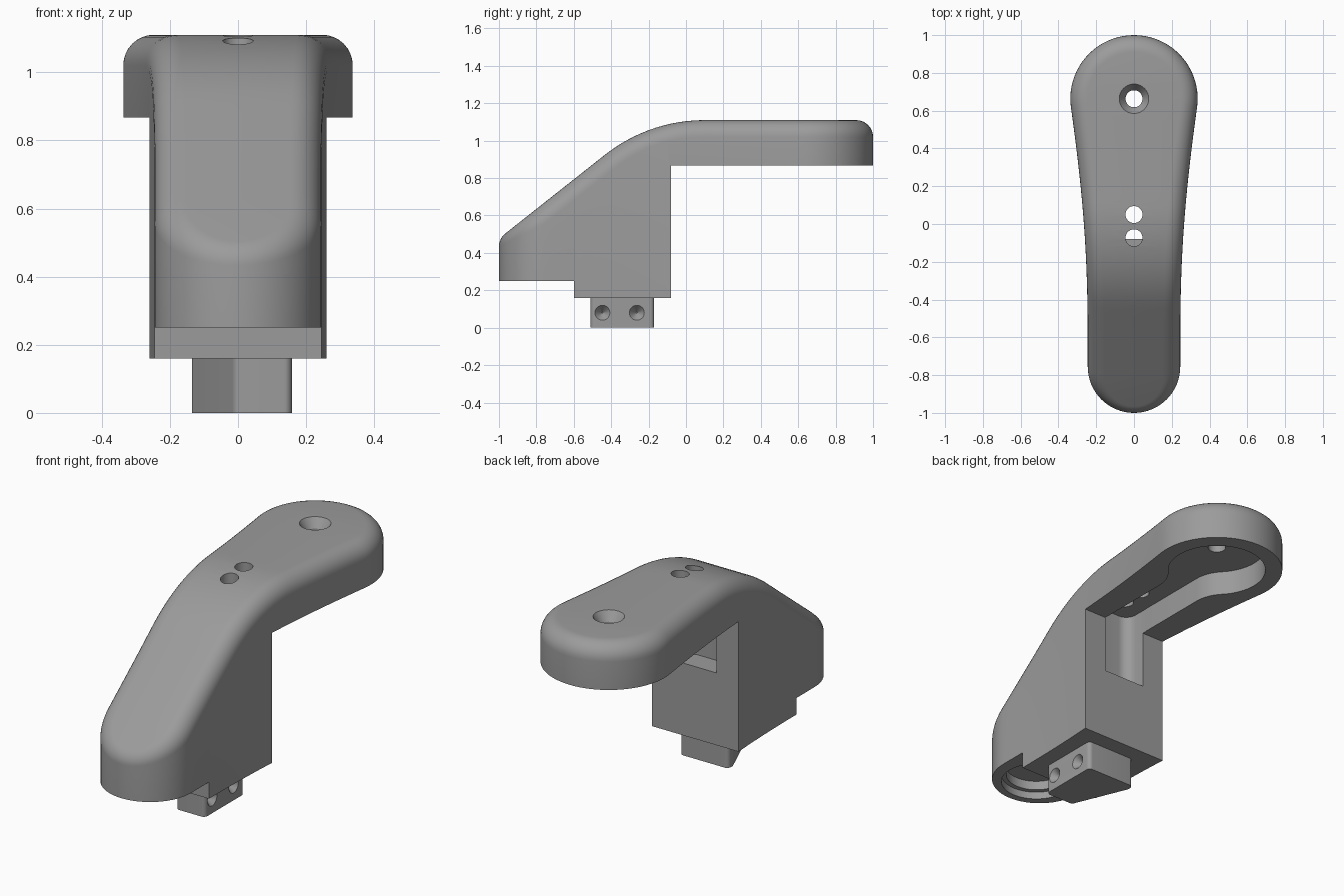
import bpy, bmesh, math
from mathutils import Vector

if "Cube" in bpy.data.objects:
    bpy.data.objects.remove(bpy.data.objects["Cube"])

grey = bpy.data.materials.new("plain grey")
grey.diffuse_color = (0.33, 0.33, 0.33, 1)
grey.use_nodes = True
grey.node_tree.nodes["Principled BSDF"].inputs["Base Color"].default_value = grey.diffuse_color
TOP, R = 1.11, 0.09            # arm top height, edge rounding


def make(name, bm):
    bmesh.ops.remove_doubles(bm, verts=bm.verts, dist=1e-5)
    bmesh.ops.recalc_face_normals(bm, faces=bm.faces)
    me = bpy.data.meshes.new(name)
    bm.to_mesh(me)
    bm.free()
    me.materials.append(grey)
    ob = bpy.data.objects.new(name, me)
    bpy.context.collection.objects.link(ob)
    return ob


def prism(name, pts, z0, z1):
    bm = bmesh.new()
    lo = [bm.verts.new((x, y, z0)) for x, y in pts]
    hi = [bm.verts.new((x, y, z1)) for x, y in pts]
    bm.faces.new(lo)
    bm.faces.new(hi)
    n = len(pts)
    for i in range(n):
        j = (i + 1) % n
        bm.faces.new((lo[i], lo[j], hi[j], hi[i]))
    return make(name, bm)


def box(name, x, y0, y1, z0, z1):
    return prism(name, [(-x, y0), (x, y0), (x, y1), (-x, y1)], z0, z1)


def arc(cx, cy, r, a0, a1, n):
    return [(cx + r * math.cos(math.radians(a0 + (a1 - a0) * i / n)),
             cy + r * math.sin(math.radians(a0 + (a1 - a0) * i / n))) for i in range(n + 1)]


def mirrored(half):
    return half + [(-x, y) for x, y in reversed(half) if x > 1e-5]


def rounded(pts, r, n=6):
    out = []
    for i, p in enumerate(pts):
        p, a, b = Vector(p), Vector(pts[i - 1]), Vector(pts[(i + 1) % len(pts)])
        u, v = (a - p).normalized(), (b - p).normalized()
        half = u.angle(v) / 2
        c = p + (u + v).normalized() * r / math.sin(half)
        s, e = p + u * r / math.tan(half) - c, p + v * r / math.tan(half) - c
        for k in range(n + 1):
            d = (s * (1 - k / n) + e * k / n).normalized()
            out.append(tuple(c + d * r))
    return out


def lathe(name, prof, loc, axis='Z', n=40):
    # turned cutter from (radius, height) pairs
    bm = bmesh.new()
    rings = []
    for r, h in prof:
        ring = []
        for i in range(n):
            a = 2 * math.pi * i / n
            c, s = r * math.cos(a), r * math.sin(a)
            ring.append(bm.verts.new(Vector(loc) + Vector((c, s, h) if axis == 'Z' else (h, c, s))))
        rings.append(ring)
    bm.faces.new(rings[0])
    bm.faces.new(rings[-1])
    for a, b in zip(rings, rings[1:]):
        for i in range(n):
            j = (i + 1) % n
            bm.faces.new((a[i], a[j], b[j], b[i]))
    return make(name, bm)


def cut(ob, cutters):
    for c in cutters:
        m = ob.modifiers.new("cut", 'BOOLEAN')
        m.operation, m.solver, m.object = 'DIFFERENCE', 'EXACT', c
    bpy.context.view_layer.update()
    me = bpy.data.meshes.new_from_object(ob.evaluated_get(bpy.context.evaluated_depsgraph_get()))
    ob.modifiers.clear()
    ob.data = me
    for c in cutters:
        bpy.data.objects.remove(c)
    bpy.ops.object.select_all(action='DESELECT')
    ob.select_set(True)
    bpy.context.view_layer.objects.active = ob
    bpy.ops.object.shade_smooth_by_angle(angle=math.radians(30))


# Side profile of the top: straight ramp, arc, level arm
BEND, YB = 0.86, 0.10
RAMP = math.atan(0.79)
Y0 = YB - BEND * math.sin(RAMP)


def top(y):
    """height and slope angle at y"""
    if y >= YB:
        return TOP, 0.0
    if y > Y0:
        a = math.asin((YB - y) / BEND)
        return TOP - BEND * (1 - math.cos(a)), a
    return TOP - BEND * (1 - math.cos(RAMP)) - (Y0 - y) * math.tan(RAMP), RAMP


# Plan outline, right half from front tip to back tip
half = arc(0, -0.755, 0.245, -90, 0, 16)
half += [(0.245, -0.755 + 0.155 * i / 5) for i in range(1, 5)]
P = [Vector(p) for p in ((0.245, -0.6), (0.245, -0.15), (0.271, 0.167), (0.3335, 0.615))]
for i in range(33):
    t = i / 32
    q = P[0] * (1 - t)**3 + P[1] * 3 * t * (1 - t)**2 + P[2] * 3 * t * t * (1 - t) + P[3] * t**3
    half.append(tuple(q))
half += arc(0, 0.663, 0.337, -8, 90, 20)[1:]
half[0], half[-1] = (0, -1), (0, 1)

# Body: walls, rolled edge and top, as stacked rings
STEPS = 8
levels = [[] for _ in range(STEPS + 2)]
for i, p in enumerate(half):
    d = Vector(half[min(i + 1, len(half) - 1)]) - Vector(half[max(i - 1, 0)])
    n = Vector((d.y, -d.x, 0)).normalized()
    if i == 0:
        n = Vector((0, -1, 0))
    if i == len(half) - 1:
        n = Vector((0, 1, 0))
    c = Vector((p[0], p[1], 0)) - n * R
    y = c.y
    for _ in range(8):
        y = c.y - R * math.sin(top(y)[1])
    z, a = top(y)
    c.z = z - R * math.cos(a)
    t = Vector((0, -math.sin(a), math.cos(a)))
    w = n.angle(t)
    levels[0].append(Vector((p[0], p[1], 0.16)))
    for k in range(STEPS + 1):
        f = k / STEPS
        levels[k + 1].append(c + R * (n * math.sin((1 - f) * w) + t * math.sin(f * w)) / math.sin(w))
bm = bmesh.new()
right = [[bm.verts.new(v) for v in lv] for lv in levels]
left = [[bm.verts.new((-v.x, v.y, v.z)) for v in lv] for lv in levels]
N = len(half)
for side in (right, left):
    for a, b in zip(side, side[1:]):
        for i in range(N - 1):
            bm.faces.new((a[i], a[i + 1], b[i + 1], b[i]))
for k in (0, -1):
    for i in range(N - 1):
        bm.faces.new((right[k][i], right[k][i + 1], left[k][i + 1], left[k][i]))
bmesh.ops.dissolve_degenerate(bm, edges=bm.edges, dist=1e-6)
body = make("bracket_body", bm)

# Keyhole pocket under the arm
f, rp, yp = 0.2, 0.25, 0.663
dy = math.sqrt((rp + f)**2 - (0.125 + f)**2)
ang = math.degrees(math.atan2(dy, 0.125 + f))
pocket = [(0.125, -0.1)] + arc(0.125 + f, yp - dy, f, 180, 180 - ang, 10)
pocket += arc(0, yp, rp, -ang, 90, 24)[1:-1] + [(0, yp + rp)]
slot = rounded([(-0.126, -0.2), (0.126, -0.2), (0.126, 0.0), (-0.126, 0.0)], 0.06)

cut(body, [
    box("under_arm", 0.6, -0.08, 1.2, 0.0, 0.867),
    box("under_nose", 0.6, -1.2, -0.6, 0.0, 0.25),
    prism("pocket", mirrored(pocket), 0.8, 1.0),
    prism("slot", slot, 0.553, 1.0),
    # countersunk hole and two plain holes
    lathe("screw_hole", [(0.045, -0.2), (0.045, -0.05), (0.078, 0.0), (0.078, 0.05)], (0, 0.663, TOP)),
    lathe("pin_hole_a", [(0.045, 0.9), (0.045, 1.3)], (0, 0.05, 0)),
    lathe("pin_hole_b", [(0.045, 0.9), (0.045, 1.3)], (0, -0.073, 0)),
    # stepped round recess under the nose
    lathe("nose_recess", [(0.18, 0.2), (0.18, 0.29), (0.155, 0.29), (0.155, 0.34)], (0, -0.782, 0)),
])

# Locating peg with two drilled dimples
peg = prism("locating_peg", rounded([(0.158, -0.51), (-0.01, -0.51), (-0.135, -0.21),
                                     (-0.135, -0.17), (0.158, -0.17)], 0.022), 0.0, 0.162)
cut(peg, [lathe("dimple", [(0.003, -0.045), (0.04, 0.0), (0.04, 0.05)], (0.158, y, 0.08), 'X', 28)
          for y in (-0.447, -0.263)])
